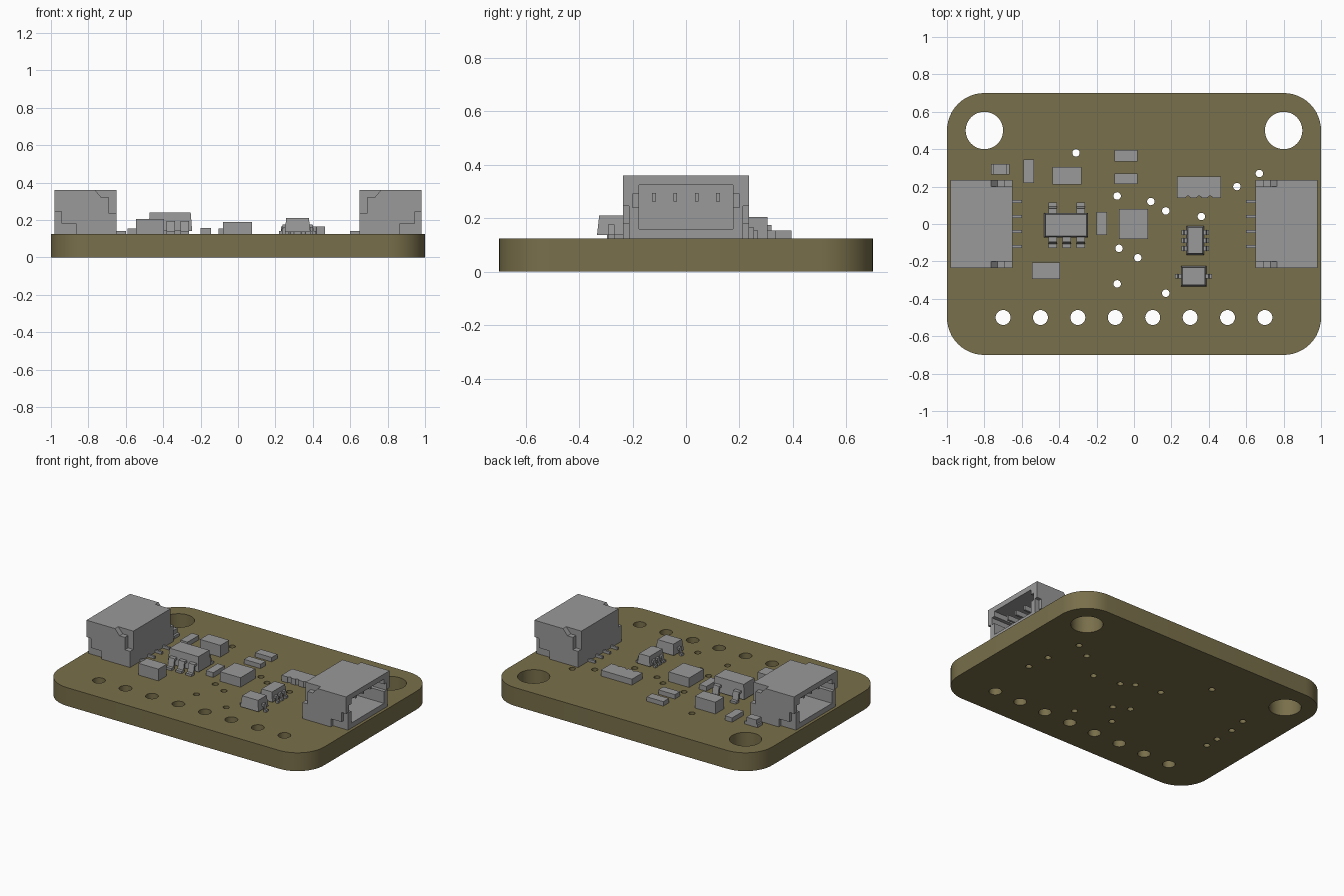
import bpy, bmesh, math
from mathutils import Vector

if "Cube" in bpy.data.objects:
    bpy.data.objects.remove(bpy.data.objects["Cube"], do_unlink=True)

TOP = 0.125  # upper face of the board


def material(name, rgb):
    m = bpy.data.materials.new(name)
    m.use_nodes = True
    m.diffuse_color = (*rgb, 1)
    m.node_tree.nodes["Principled BSDF"].inputs["Base Color"].default_value = (*rgb, 1)
    return m


OLIVE = material("olive board", (0.19, 0.16, 0.07))
GREY = material("part grey", (0.32, 0.32, 0.32))


def finish(name, bm, mat):
    bmesh.ops.recalc_face_normals(bm, faces=bm.faces)
    mesh = bpy.data.meshes.new(name)
    bm.to_mesh(mesh)
    bm.free()
    mesh.materials.append(mat)
    ob = bpy.data.objects.new(name, mesh)
    bpy.context.collection.objects.link(ob)
    return ob


def add_prism(bm, points, along):
    """Extrude a closed outline of 3D points along a vector."""
    face = bm.faces.new([bm.verts.new(p) for p in points])
    grown = bmesh.ops.extrude_face_region(bm, geom=[face], use_keep_orig=True)["geom"]
    bmesh.ops.translate(bm, vec=Vector(along),
                        verts=[g for g in grown if isinstance(g, bmesh.types.BMVert)])


def add_box(bm, x, y, z):
    add_prism(bm, [(x[0], y[0], z[0]), (x[1], y[0], z[0]), (x[1], y[1], z[0]), (x[0], y[1], z[0])],
              (0, 0, z[1] - z[0]))


def box(name, x, y, z):
    bm = bmesh.new()
    add_box(bm, x, y, z)
    return finish(name, bm, GREY)


def circle(x, y, r, z, n):
    return [(x + r * math.cos(math.tau * i / n), y + r * math.sin(math.tau * i / n), z) for i in range(n)]


def cut(ob, bm):
    """Subtract a bmesh from an object and bake the result."""
    tool = finish("cutter", bm, ob.data.materials[0])
    tool.hide_render = True
    mod = ob.modifiers.new("cut", "BOOLEAN")
    mod.operation, mod.solver, mod.object = "DIFFERENCE", "EXACT", tool
    bpy.ops.object.select_all(action="DESELECT")
    bpy.context.view_layer.objects.active = ob
    ob.select_set(True)
    bpy.ops.object.modifier_apply(modifier=mod.name)
    bpy.data.objects.remove(tool, do_unlink=True)


# Board with rounded corners
outline = []
for q, (sx, sy) in enumerate([(1, 1), (-1, 1), (-1, -1), (1, -1)]):
    for i in range(13):
        a = math.pi / 2 * (q + i / 12)
        outline.append((sx * 0.8 + 0.2 * math.cos(a), sy * 0.5 + 0.2 * math.sin(a), 0))
bm = bmesh.new()
add_prism(bm, outline, (0, 0, TOP))
board = finish("circuit_board", bm, OLIVE)

# Mounting holes, header holes and vias
vias = [(-.31, .38), (-.09, .15), (.09, .12), (.17, .07), (.36, .04), (.55, .2), (.67, .27),
        (-.08, -.13), (.02, -.18), (-.09, -.32), (.17, -.37), (.74, -.13), (.72, .03),
        (-.71, .2), (-.73, .07), (-.73, -.07), (-.73, -.17)]
holes = [(s * 0.8, 0.5, 0.1, 48) for s in (-1, 1)]
holes += [(-0.7 + 0.2 * i, -0.5, 0.04, 32) for i in range(8)]
holes += [(x, y, 0.02, 20) for x, y in vias]
bm = bmesh.new()
for x, y, r, n in holes:
    add_prism(bm, circle(x, y, r, -0.1, n), (0, 0, 0.4))
cut(board, bm)
bpy.ops.object.shade_smooth_by_angle(angle=math.radians(30))


# Side-entry connectors, opening outwards
def connector(side, s):
    def span(a, b):
        return sorted((s * a, s * b))

    body = box(side + "_connector_housing", span(0.65, 0.98), (-0.235, 0.235), (TOP, 0.36))
    bm = bmesh.new()  # socket
    add_box(bm, span(0.7, 1.1), (-0.175, 0.175), (0.16, 0.325))
    cut(body, bm)
    bm = bmesh.new()  # keying slots in the socket walls
    add_box(bm, span(0.76, 1.1), (-0.2, 0.2), (0.24, 0.29))
    cut(body, bm)
    upper = [(.765, .36), (.73, .32), (.69, .32), (.69, .235), (.6, .235), (.6, .4), (.765, .4)]
    lower = [(1.1, .245), (.945, .245), (.945, .18), (.865, .18), (.865, .1), (1.1, .1)]
    bm = bmesh.new()  # end recesses
    for e in (-1, 1):
        for profile, depth in ((upper, 0.2), (lower, 0.213)):
            add_prism(bm, [(s * x, e * depth, z) for x, z in profile], (0, e * 0.1, 0))
    cut(body, bm)

    bm = bmesh.new()
    for i in range(4):
        y = -0.12 + 0.08 * i
        add_box(bm, span(0.69, 0.92), (y - 0.007, y + 0.007), (0.262, 0.295))
        add_box(bm, span(0.6, 0.66), (y - 0.007, y + 0.007), (TOP, 0.142))
    finish(side + "_connector_contacts", bm, GREY)


connector("left", 1)
connector("right", -1)

# Plain rectangular components: x range, y range, top height
for name, x, y, top in [
    ("large_capacitor", (-.545, -.395), (-.295, -.205), .205),
    ("rear_capacitor", (-.435, -.28), (.21, .305), .205),
    ("sensor_chip", (-.08, .075), (-.08, .08), .19),
    ("resistor_rear", (-.105, .02), (.335, .395), .155),
    ("resistor_middle", (-.105, .02), (.215, .27), .155),
    ("resistor_side", (-.59, -.535), (.22, .345), .155),
    ("resistor_centre", (-.2, -.145), (-.06, .065), .158),
    ("indicator_base", (-.765, -.665), (.265, .32), .145),
    ("indicator_lens", (-.755, -.68), (.265, .32), .175),
]:
    box(name, x, y, (TOP, top))

# Resistor array with scalloped front edge
array = box("resistor_array", (.23, .465), (.14, .255), (TOP, .165))
bm = bmesh.new()
for i in range(3):
    add_prism(bm, circle(.289 + .059 * i, .138, .012, .1, 16), (0, 0, .1))
cut(array, bm)


# Chip packages with tapered bodies and bent leads
def package(name, x, y, z, leads, width, reach):
    bm = bmesh.new()
    add_box(bm, x, y, z)
    cx, cy = sum(x) / 2, sum(y) / 2
    for v in bm.verts:
        if v.co.z > sum(z) / 2:
            v.co.x -= math.copysign(0.008, v.co.x - cx)
            v.co.y -= math.copysign(0.008, v.co.y - cy)
    finish(name + "_body", bm, GREY)
    high = TOP + 0.6 * (z[1] - TOP)
    profile = [(-.3, high), (.4, high), (.6, .14), (1, .14), (1, TOP), (.4, TOP), (.25, high - .016),
               (-.3, high - .016)]
    bm = bmesh.new()
    for px, py, dx, dy in leads:
        out, side = Vector((dx, dy, 0)), Vector((-dy, dx, 0)) * width
        start = Vector((px, py, 0)) - side / 2
        add_prism(bm, [start + out * (d * reach) + Vector((0, 0, h)) for d, h in profile], side)
    finish(name + "_leads", bm, GREY)


package("regulator", (-.48, -.245), (-.073, .06), (.14, .24),
        [(x, -.073, 0, -1) for x in (-.435, -.36, -.285)] + [(x, .06, 0, 1) for x in (-.435, -.285)],
        .045, .055)
package("level_shifter", (.28, .375), (-.165, -.01), (.135, .2),
        [(x, y, d, 0) for x, d in ((.28, -1), (.375, 1)) for y in (-.045, -.088, -.131)], .025, .027)
package("diode", (.25, .387), (-.333, -.225), (.137, .21),
        [(.25, -.28, -1, 0), (.387, -.28, 1, 0)], .025, .03)
